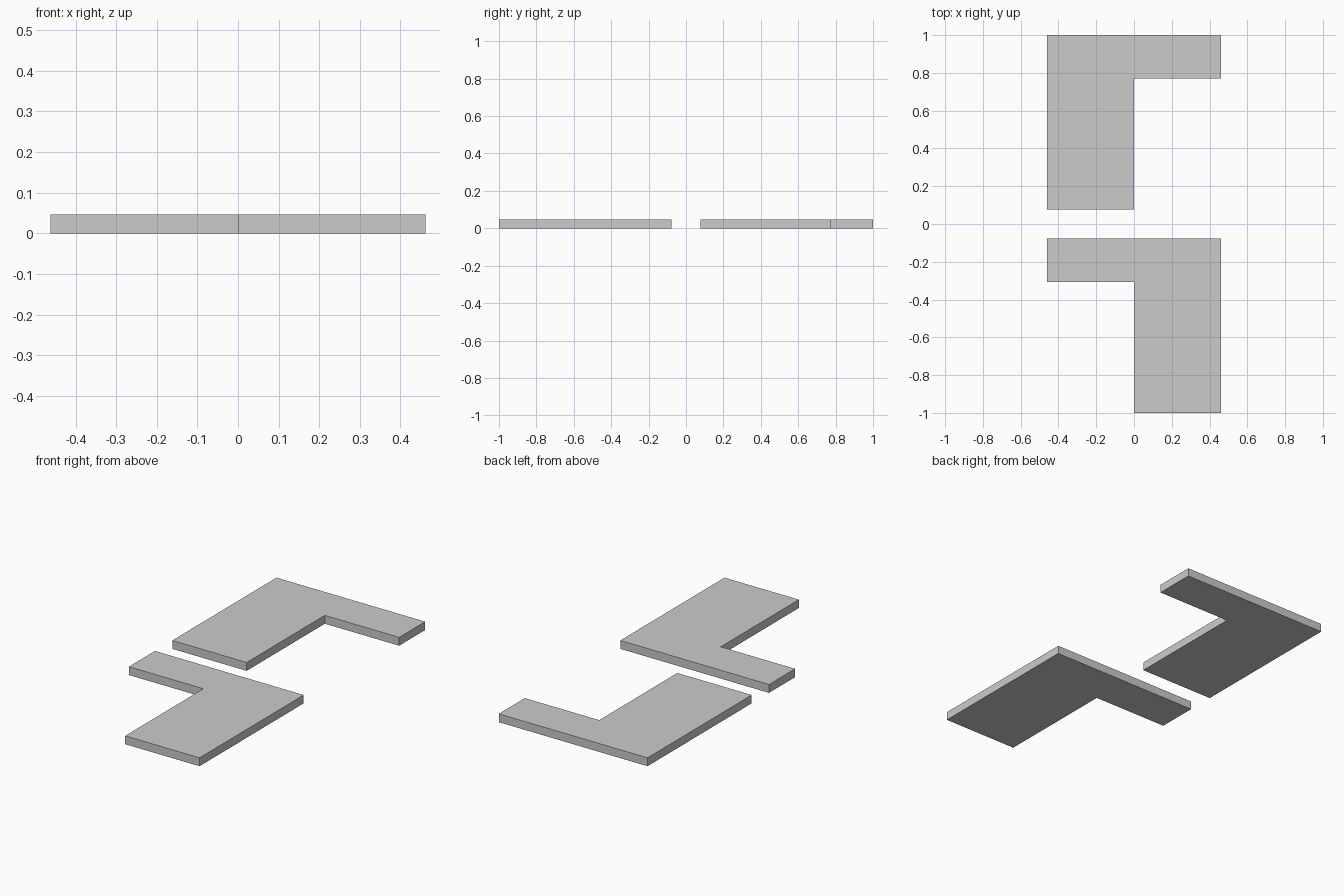
import bpy, bmesh

if "Cube" in bpy.data.objects:
    bpy.data.objects.remove(bpy.data.objects["Cube"])

U = 1 / 13          # layout unit: two 12-unit panels with a 2-unit gap
THICKNESS = 0.047


def l_panel(name, side, y_top):
    """L-shaped slab: wide leg on the given side, narrow arm along the +y edge."""
    outline = [(6, 0), (-6, 0), (-6, -3), (0, -3), (0, -12), (6, -12)]
    bm = bmesh.new()
    verts = [bm.verts.new((side * x * U, y_top + y * U, 0)) for x, y in outline]
    face = bm.faces.new(verts)
    top = bmesh.ops.extrude_face_region(bm, geom=[face])["geom"]
    bmesh.ops.translate(bm, vec=(0, 0, THICKNESS),
                        verts=[g for g in top if isinstance(g, bmesh.types.BMVert)])
    bmesh.ops.recalc_face_normals(bm, faces=bm.faces)
    mesh = bpy.data.meshes.new(name)
    bm.to_mesh(mesh)
    bm.free()
    obj = bpy.data.objects.new(name, mesh)
    bpy.context.collection.objects.link(obj)
    return obj


# Back panel has its leg on the left; front panel is its mirror image
l_panel("back_panel", -1, 1.0)
l_panel("front_panel", 1, -U)
